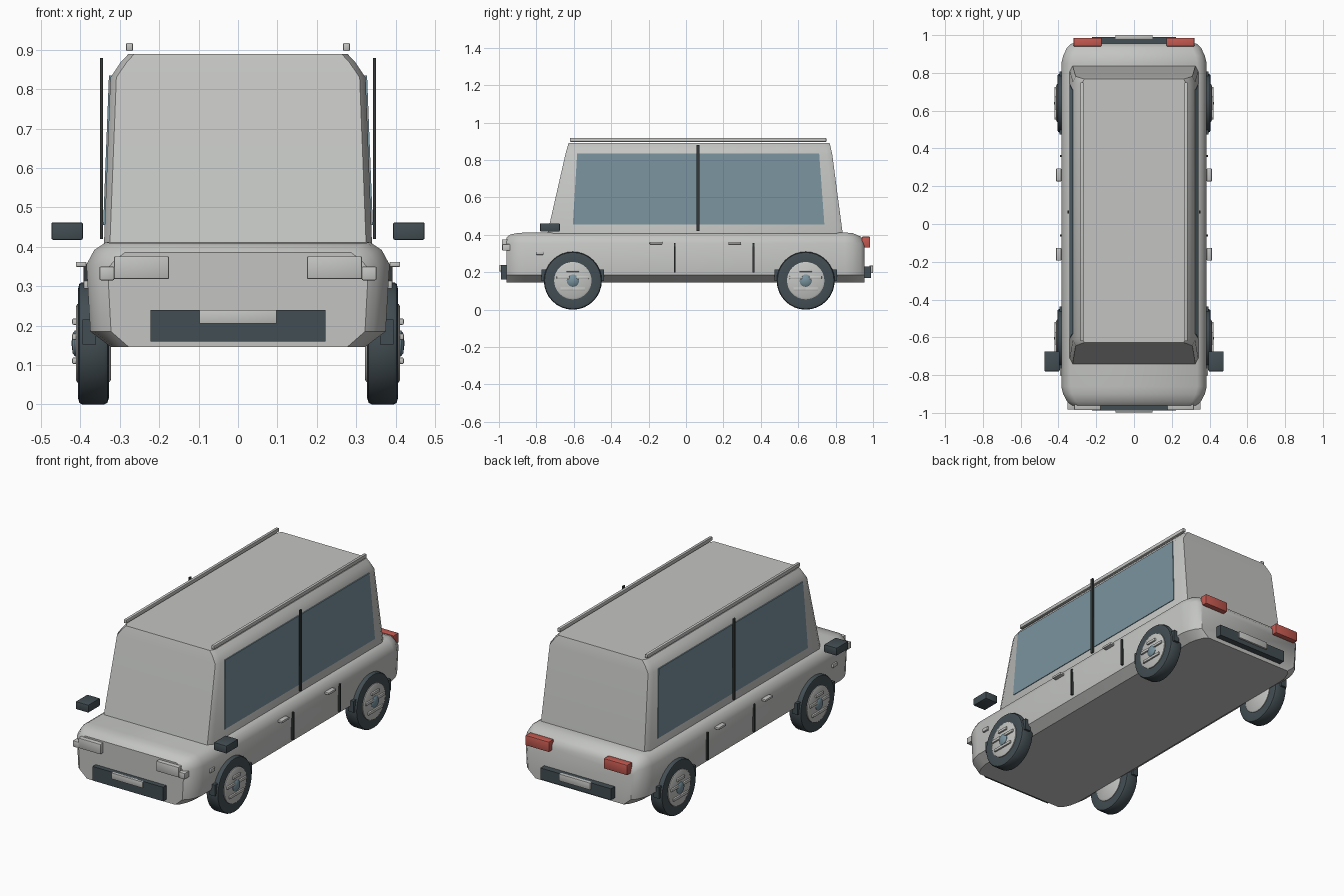
import bpy, bmesh, math
from mathutils import Matrix, Vector

if "Cube" in bpy.data.objects:
    bpy.data.objects.remove(bpy.data.objects["Cube"])


def mat(name, r, g, b):
    m = bpy.data.materials.new(name)
    m.diffuse_color = (r, g, b, 1)
    m.use_nodes = True
    m.node_tree.nodes["Principled BSDF"].inputs["Base Color"].default_value = m.diffuse_color
    return m


PAINT = mat("grey paint", 0.55, 0.56, 0.54)
GLASS = mat("blue grey glass", 0.19, 0.29, 0.34)
RUBBER = mat("dark rubber", 0.055, 0.075, 0.085)
TRIM = mat("black trim", 0.035, 0.04, 0.04)
RED = mat("red lens", 0.55, 0.1, 0.08)


def finish(bm, name, material, angle=35):
    bmesh.ops.recalc_face_normals(bm, faces=bm.faces)
    me = bpy.data.meshes.new(name)
    bm.to_mesh(me)
    bm.free()
    for p in me.polygons:
        p.use_smooth = True
    me.set_sharp_from_angle(angle=math.radians(angle))
    me.materials.append(material)
    ob = bpy.data.objects.new(name, me)
    bpy.context.collection.objects.link(ob)
    return ob


def box(name, x, y, z, material, bevel=0.0):
    """Box from (min, max) pairs."""
    bm = bmesh.new()
    bmesh.ops.create_cube(bm, size=1)
    for v in bm.verts:
        v.co = Vector([(a + b) / 2 + c * (b - a) for (a, b), c in zip((x, y, z), v.co)])
    if bevel:
        bmesh.ops.bevel(bm, geom=bm.edges[:], offset=bevel, segments=2, affect='EDGES', profile=0.5)
    return finish(bm, name, material)


def pair(name, x, y, z, material, bevel=0.0):
    """The same box on both sides of the car."""
    box(name + "_right", x, y, z, material, bevel)
    box(name + "_left", (-x[1], -x[0]), y, z, material, bevel)


def loft(name, rings, material, angle=35):
    """Skin equal-length closed rings and cap both ends."""
    bm = bmesh.new()
    vr = [[bm.verts.new(p) for p in r] for r in rings]
    n = len(vr[0])
    for a, b in zip(vr, vr[1:]):
        for i in range(n):
            bm.faces.new((a[i], a[(i + 1) % n], b[(i + 1) % n], b[i]))
    bm.faces.new(vr[0])
    bm.faces.new(vr[-1])
    return finish(bm, name, material, angle)


def spin(name, profile, centre, side, material, steps=32):
    """Revolve (radius, x) points about an axis along x."""
    bm = bmesh.new()
    rows = []
    for i in range(steps):
        a = 2 * math.pi * i / steps
        rows.append([bm.verts.new((side * x, centre[0] + r * math.cos(a), centre[1] + r * math.sin(a)))
                     for r, x in profile])
    for i in range(steps):
        a, b = rows[i], rows[(i + 1) % steps]
        for j in range(len(profile) - 1):
            bm.faces.new((a[j], a[j + 1], b[j + 1], b[j]))
    bmesh.ops.remove_doubles(bm, verts=bm.verts, dist=1e-5)
    return finish(bm, name, material, 40)


# Lower body: chamfered cross-sections along the length
def body_ring(y, w, top):
    half = [(0.322, 0.145), (0.375, 0.185), (0.385, 0.355), (0.365, top - 0.02), (0.335, top)]
    half = [(x * w, min(z, top - 0.02 * (4 - i))) for i, (x, z) in enumerate(half)]
    return [(x, y, z) for x, z in half] + [(-x, y, z) for x, z in reversed(half)]


loft("lower_body", [body_ring(*s) for s in (
    (-0.96, 0.86, 0.385), (-0.94, 0.92, 0.402), (-0.90, 0.975, 0.41), (-0.86, 1, 0.412),
    (0.85, 1, 0.412), (0.89, 0.975, 0.41), (0.935, 0.92, 0.39), (0.955, 0.86, 0.365))], PAINT)


# Cabin: chamfered rectangles stacked upward
def cabin_ring(z, w, y0, y1, c):
    return [(w, y0 + c, z), (w, y1 - c, z), (w - c / 2, y1, z), (c / 2 - w, y1, z),
            (-w, y1 - c, z), (-w, y0 + c, z), (c / 2 - w, y0, z), (w - c / 2, y0, z)]


loft("cabin", [cabin_ring(*s) for s in (
    (0.39, 0.341, -0.745, 0.84, 0.03), (0.83, 0.324, -0.645, 0.782, 0.03),
    (0.87, 0.297, -0.634, 0.773, 0.03), (0.89, 0.278, -0.628, 0.768, 0.03))], PAINT)

# Side windows follow the sloping cabin wall
for s, side in ((1, "right"), (-1, "left")):
    outline = ((-0.605, 0.455, 0.3385), (0.74, 0.455, 0.3385), (0.712, 0.835, 0.3238), (-0.582, 0.835, 0.3238))
    loft("side_window_" + side, [[(s * (x + d), y, z) for y, z, x in outline] for d in (-0.002, 0.004)], GLASS)

# Pillars, seams, handles, markers, mirrors, roof rails
pair("window_pillar", (0.343, 0.351), (0.056, 0.072), (0.42, 0.88), TRIM)
for n, y in (("front", -0.06), ("rear", 0.36)):
    pair(n + "_door_seam", (0.38, 0.392), (y - 0.005, y + 0.005), (0.2, 0.357), TRIM)
for n, y in (("front", -0.16), ("rear", 0.26)):
    pair(n + "_door_handle", (0.385, 0.412), (y - 0.034, y + 0.034), (0.349, 0.362), PAINT, 0.003)
pair("side_marker", (0.375, 0.392), (-0.802, -0.762), (0.293, 0.314), PAINT, 0.003)
pair("mirror", (0.394, 0.474), (-0.78, -0.675), (0.418, 0.462), RUBBER, 0.004)
pair("roof_rail", (0.267, 0.284), (-0.62, 0.75), (0.897, 0.918), PAINT, 0.003)

# Front and rear fittings
pair("headlight", (0.175, 0.315), (-0.985, -0.94), (0.318, 0.376), PAINT, 0.004)
pair("turn_light", (0.314, 0.352), (-0.982, -0.92), (0.315, 0.35), PAINT, 0.004)
pair("tail_light", (0.172, 0.32), (0.94, 0.985), (0.332, 0.39), RED, 0.004)
box("front_grille", (-0.222, 0.222), (-0.988, -0.95), (0.16, 0.24), RUBBER)
box("front_plate", (-0.098, 0.098), (-0.997, -0.98), (0.205, 0.24), PAINT, 0.002)
box("rear_bumper", (-0.222, 0.222), (0.945, 0.99), (0.168, 0.232), RUBBER)
box("rear_plate", (-0.098, 0.098), (0.98, 1.0), (0.195, 0.235), PAINT, 0.002)

# Wheels with rim, hub, five small bars and arch ends
TYRE = [(0.09, 0.332), (0.14, 0.328), (0.151, 0.332), (0.155, 0.34), (0.155, 0.396),
        (0.151, 0.403), (0.14, 0.406), (0.09, 0.402)]
RIM = [(0, 0.322), (0.092, 0.322), (0.1, 0.328), (0.1, 0.408), (0.092, 0.412), (0, 0.412)]
HUB = [(0, 0.40), (0.033, 0.40), (0.033, 0.414), (0.025, 0.42), (0, 0.423)]
for n, y in (("front", -0.605), ("rear", 0.64)):
    for s, side in ((1, "right"), (-1, "left")):
        tag = n + "_" + side
        spin("tyre_" + tag, TYRE, (y, 0.155), s, RUBBER)
        spin("rim_" + tag, RIM, (y, 0.155), s, PAINT)
        spin("hub_" + tag, HUB, (y, 0.155), s, GLASS, 20)
    for i in range(5):
        a = math.pi / 2 + i * math.tau / 5
        cy, cz = y + 0.055 * math.cos(a), 0.155 + 0.055 * math.sin(a)
        pair(f"{n}_wheel_bar_{i}", (0.40, 0.421), (cy - 0.034, cy + 0.034), (cz - 0.008, cz + 0.008), PAINT, 0.003)
    for e, d in (("fore", -0.15), ("aft", 0.15)):
        pair(f"{n}_arch_{e}", (0.36, 0.395), (y + d - 0.017, y + d + 0.017), (0.152, 0.216), RUBBER)
